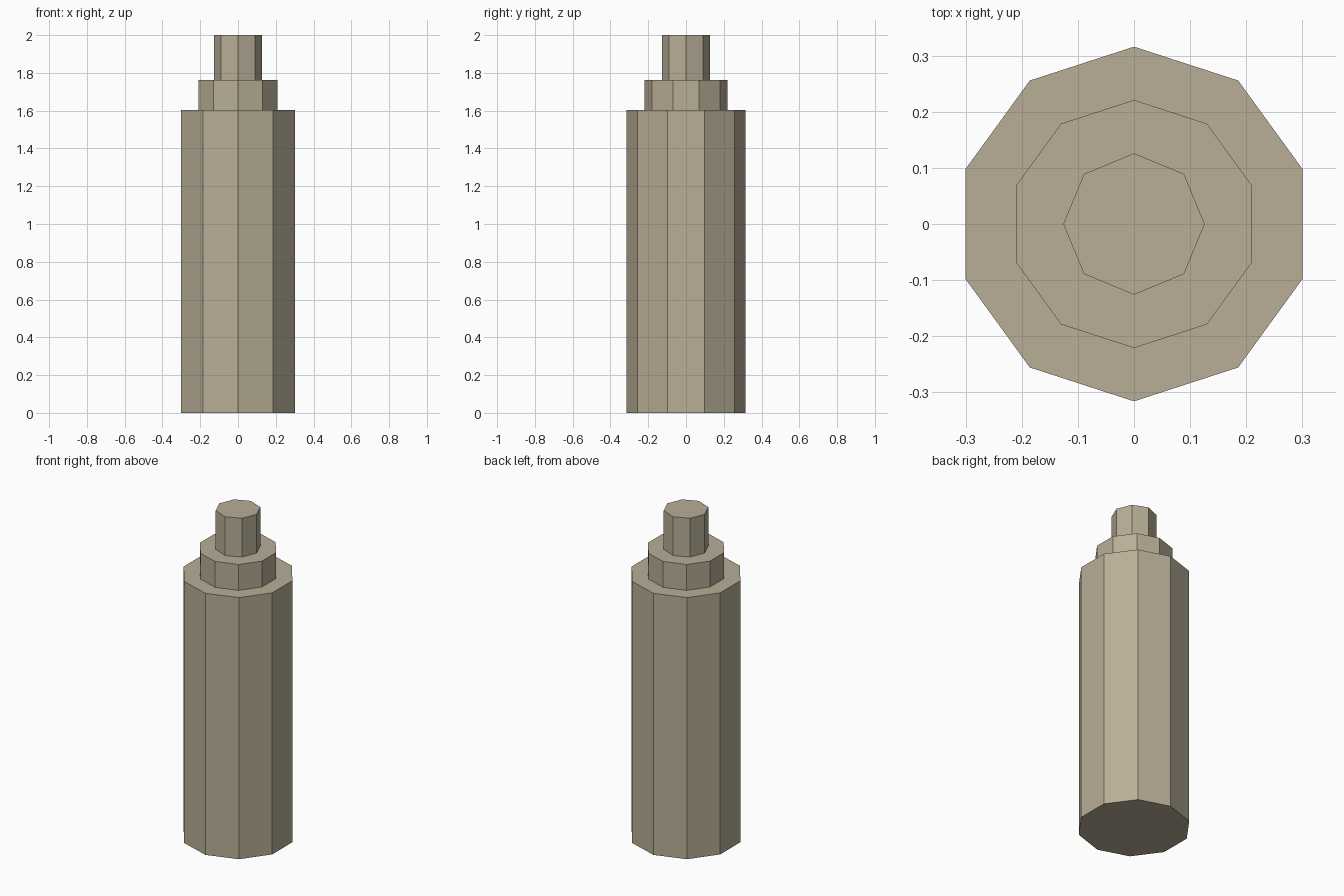
import bpy
import bmesh
import math

if "Cube" in bpy.data.objects:
    bpy.data.objects.remove(bpy.data.objects["Cube"])

# Single warm stone colour
stone = bpy.data.materials.new("warm_stone")
stone.diffuse_color = (0.48, 0.425, 0.305, 1.0)
stone.use_nodes = True
stone.node_tree.nodes["Principled BSDF"].inputs["Base Color"].default_value = stone.diffuse_color


def prism(name, sides, radius, z0, z1):
    """Upright closed prism with one corner pointing to +y."""
    bm = bmesh.new()
    ring = []
    for i in range(sides):
        a = math.pi / 2 + 2 * math.pi * i / sides
        ring.append(bm.verts.new((radius * math.cos(a), radius * math.sin(a), z0)))
    base = bm.faces.new(ring)
    top = bmesh.ops.extrude_face_region(bm, geom=[base], use_keep_orig=True)["geom"]
    verts = [g for g in top if isinstance(g, bmesh.types.BMVert)]
    bmesh.ops.translate(bm, verts=verts, vec=(0, 0, z1 - z0))
    bmesh.ops.recalc_face_normals(bm, faces=bm.faces)
    mesh = bpy.data.meshes.new(name)
    bm.to_mesh(mesh)
    bm.free()
    mesh.materials.append(stone)
    obj = bpy.data.objects.new(name, mesh)
    bpy.context.collection.objects.link(obj)
    return obj


# Main body, stepped collar and narrow tip
prism("body", 10, 0.316, 0.0, 1.603)
prism("collar", 10, 0.221, 1.603, 1.762)
prism("tip", 8, 0.126, 1.762, 2.0)
